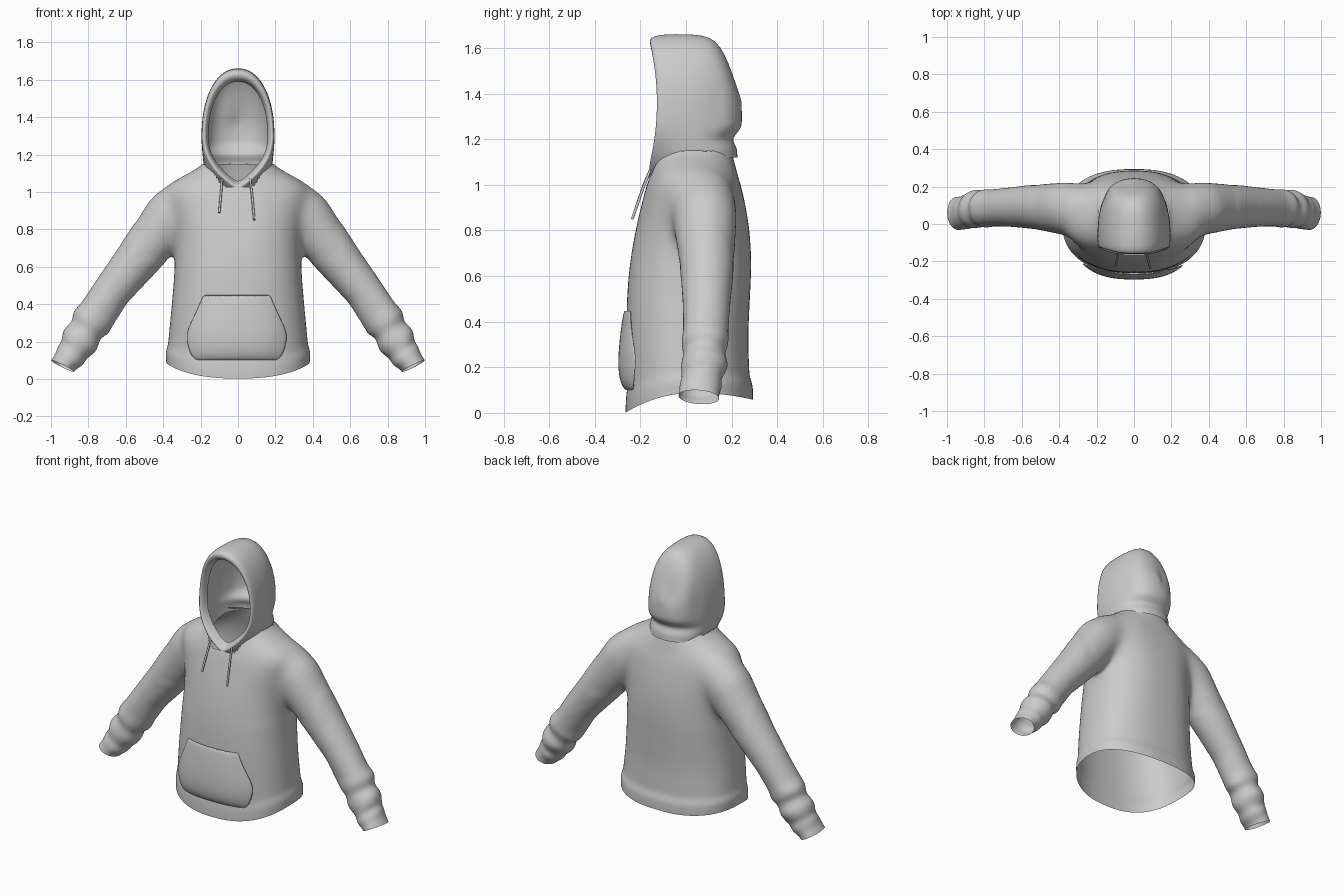
import bpy, bmesh
from math import sin, cos, pi, exp, copysign
from mathutils import Vector

if "Cube" in bpy.data.objects:
    bpy.data.objects.remove(bpy.data.objects["Cube"])

def new_object(name, bm):
    mesh = bpy.data.meshes.new(name)
    bm.to_mesh(mesh)
    bm.free()
    ob = bpy.data.objects.new(name, mesh)
    bpy.context.collection.objects.link(ob)
    return ob

def loft(rings, closed=True, caps=False):
    """Skin a list of point rings with quads."""
    bm = bmesh.new()
    vs = [[bm.verts.new(p) for p in r] for r in rings]
    n = len(rings[0])
    for a, b in zip(vs, vs[1:]):
        for i in range(n if closed else n - 1):
            j = (i + 1) % n
            bm.faces.new((a[i], a[j], b[j], b[i]))
    if caps:
        bm.faces.new(vs[0])
        bm.faces.new(vs[-1])
    bmesh.ops.recalc_face_normals(bm, faces=bm.faces[:])
    return bm

def smooth(ob):
    for p in ob.data.polygons:
        p.use_smooth = True

def spow(v, e):
    return copysign(abs(v) ** e, v)

def clamp(v):
    return max(0.0, min(1.0, v))

# Torso sections: height, half width, front y, back y
TORSO = [(-.06, .38, -.262, .290), (0, .384, -.266, .295), (.08, .387, -.263, .293),
         (.105, .376, -.256, .279), (.3, .36, -.262, .272), (.5, .345, -.26, .28),
         (.65, .336, -.248, .288), (.8, .335, -.222, .28), (.92, .365, -.194, .26),
         (1.0, .385, -.172, .24), (1.05, .355, -.155, .225), (1.09, .29, -.145, .215),
         (1.13, .215, -.135, .205), (1.16, .175, -.13, .195), (1.22, .165, -.13, .19)]

def lerp_section(z):
    for a, b in zip(TORSO, TORSO[1:]):
        if z <= b[0]:
            break
    t = clamp((z - a[0]) / (b[0] - a[0]))
    return [a[i] + (b[i] - a[i]) * t for i in (1, 2, 3)]

def section(z):
    """Torso half width, front and back, averaged over a height window to avoid bands."""
    r = .07 if .2 < z < .95 else 0
    parts = [lerp_section(z + r * k / 3) for k in range(-3, 4)]
    return [sum(c) / 7 for c in zip(*parts)]

heights = [-.06, 0, .04, .08, .105, .15] + [.2 + .04 * k for k in range(19)]
heights += [.95, 1.0, 1.05, 1.09, 1.13, 1.16, 1.22]
rings = []
for z in heights:
    w, yf, yb = section(z)
    e = 2 / (2.4 - .3 * clamp((z - 1.0) / .1))
    rings.append([(w * spow(cos(t), e), (yf + yb) / 2 + (yb - yf) / 2 * spow(sin(t), e), z)
                  for t in (2 * pi * i / 56 for i in range(56))])
torso = new_object("body_and_sleeves", loft(rings, caps=True))

# Sleeve rings: x, z, y, radius, depth radius (with bunched folds near the cuff)
SLEEVE = [(.20, .96, .07, .13, .13), (.27, .94, .075, .145, .14), (.36, .873, .082, .146, .146),
          (.45, .75, .087, .134, .134), (.56, .61, .092, .118, .117), (.675, .467, .09, .104, .105),
          (.75, .355, .085, .105, .10), (.79, .30, .085, .113, .106), (.81, .262, .08, .088, .09),
          (.84, .215, .08, .106, .106), (.86, .18, .075, .098, .1), (.875, .15, .07, .078, .085),
          (.895, .125, .065, .088, .098), (.92, .095, .06, .07, .09),
          (.94, .07, .055, .068, .093), (.965, .02, .055, .068, .093)]
helpers = []
for s in (-1, 1):
    rings = []
    for i, (x, z, y, r, ry) in enumerate(SLEEVE):
        a, b = SLEEVE[max(i - 1, 0)], SLEEVE[min(i + 1, len(SLEEVE) - 1)]
        d = Vector((b[0] - a[0], b[1] - a[1])).normalized()
        ring = []
        for t in (2 * pi * k / 32 for k in range(32)):
            k = 1 + (.03 * sin(3 * t + 1.7 * i) if 5 < i < 13 else 0)
            ring.append((s * (x - d.y * r * k * cos(t)), y + ry * k * sin(t), z + d.x * r * k * cos(t)))
        rings.append(ring)
    sl = new_object("sleeve_solid", loft(rings, caps=True))
    sl.hide_render = True
    helpers.append(sl)
    m = torso.modifiers.new("join_sleeve", 'BOOLEAN')
    m.operation, m.solver, m.object = 'UNION', 'EXACT', sl
m = torso.modifiers.new("blend", 'REMESH')
m.mode, m.voxel_size = 'VOXEL', .012

# Bake the union, soften it (more at the shoulders), then cut cuffs, hem and neck open
bm = bmesh.new()
bm.from_object(torso, bpy.context.evaluated_depsgraph_get())
shoulders = [v for v in bm.verts if v.co.z > .62 and .16 < abs(v.co.x) < .56]
for verts, steps in ((shoulders, 40), (bm.verts[:], 10)):
    for _ in range(steps):
        bmesh.ops.smooth_vert(bm, verts=verts, factor=.5,
                              use_axis_x=True, use_axis_y=True, use_axis_z=True)

def cut(point, normal, middle):
    faces = [f for f in bm.faces if not middle or abs(f.calc_center_median().x) < .5]
    geom = set(faces)
    for f in faces:
        geom.update(f.verts)
        geom.update(f.edges)
    bmesh.ops.bisect_plane(bm, geom=list(geom), dist=1e-5, plane_co=point,
                           plane_no=normal, clear_outer=True)

for s in (-1, 1):
    cut((s * .94, .055, .07), (s * .447, -.08, -.894), False)
cut((0, 0, .002), (0, 0, -1), True)

def in_neck(c):
    return c.z > 1.15 or (c.z > 1.03 and (c.x / .178) ** 2 + ((c.y - .01) / .19) ** 2 < 1)

bmesh.ops.delete(bm, geom=[f for f in bm.faces if in_neck(f.calc_center_median())], context='FACES')

# Hem dips at the front and a little at the back
for v in bm.verts:
    if abs(v.co.x) < .45 and v.co.z < .5:
        t = clamp((v.co.y + .265) / .29)
        rise = .085 * t * (2 - t) - .028 * clamp((v.co.y - .05) / .24) ** 2
        v.co.z += rise * (1 - v.co.z / .5)
torso.modifiers.clear()
bm.to_mesh(torso.data)
bm.free()
smooth(torso)
for h in helpers:
    bpy.data.objects.remove(h)

# Hood arches from the inner rim to the back: y, half width, top, widest z, bottom, pinch
HOOD = [(-.10, .158, 1.59, 1.30, 1.05, 0), (-.135, .165, 1.597, 1.30, 1.035, 0),
        (-.150, .176, 1.612, 1.30, 1.02, 0), (-.150, .188, 1.638, 1.30, 1.008, 0),
        (-.130, .194, 1.655, 1.30, 1.01, .12), (-.08, .196, 1.662, 1.30, 1.05, .7),
        (0, .194, 1.662, 1.30, 1.09, .93), (.08, .185, 1.657, 1.30, 1.11, .95),
        (.13, .17, 1.635, 1.30, 1.12, .98), (.17, .15, 1.575, 1.31, 1.12, 1),
        (.20, .126, 1.50, 1.31, 1.12, 1), (.225, .095, 1.43, 1.31, 1.12, 1),
        (.242, .05, 1.38, 1.31, 1.12, 1), (.247, 0, 1.35, 1.31, 1.12, 1)]
rings = []
for y, w, top, mid, bot, pinch in HOOD:
    half = [(w * spow(sin(k * pi / 24), .93), mid + (top - mid) * spow(cos(k * pi / 24), .93))
            for k in range(13)]
    half[0] = (0, top)
    half += [(w * (1 - (1 - pinch) * (k / 10) ** 2.3), mid + (bot - mid) * k / 10)
             for k in range(1, 11)]
    outline = [(-x, z) for x, z in reversed(half[1:])] + half
    front, back = clamp((-.04 - y) / .08), clamp((y - .05) / .14)
    ring = []
    for x, z in outline:
        bow = max(-.012, .022 * (1 - ((z - 1.36) / .22) ** 2))
        fold = -.04 * exp(-((z - 1.2) / .035) ** 2) - .02 * exp(-((z - 1.13) / .04) ** 2)
        dent = -.015 * exp(-((x + .05) / .04) ** 2 - ((z - 1.42) / .07) ** 2)
        side = 1 - .06 * exp(-((y - .13) / .03) ** 2 - ((z - 1.36) / .12) ** 2)
        ring.append((x * side, y + bow * front + (fold + dent) * back, z))
    rings.append(ring)
bm = loft(rings, closed=False)
bmesh.ops.remove_doubles(bm, verts=bm.verts[:], dist=1e-4)
hood = new_object("hood", bm)
m = hood.modifiers.new("soft", 'SUBSURF')
m.levels = m.render_levels = 1
smooth(hood)

# Kangaroo pocket: height, half width, hugging the torso front with a padded bulge
POCKET = [(.10, .215), (.125, .245), (.17, .26), (.24, .276), (.32, .236), (.40, .198), (.45, .180)]
PUFF = [.004, .024, .034, .034, .026, .016, .008]

def torso_front(x, z):
    w, yf, yb = section(z)
    return (yf + yb) / 2 - (yb - yf) / 2 * (1 - abs(x / w) ** 2.4) ** (1 / 2.4)

rings = []
for (z, w), puff in zip(POCKET, PUFF):
    row = []
    for k in range(25):
        u = k / 12 - 1
        x = u * w - .007
        row.append((x, torso_front(x, z) - puff * (1 - .45 * u ** 4), z))
    rings.append(row)
pocket = new_object("front_pocket", loft(rings, closed=False))
m = pocket.modifiers.new("cloth", 'SOLIDIFY')
m.thickness, m.offset = .008, 0
m = pocket.modifiers.new("soft", 'SUBSURF')
m.levels = m.render_levels = 1
smooth(pocket)

# Drawstrings
for name, pts in (("drawstring_left", [(-.085, -.155, 1.07), (-.09, -.185, 1.0), (-.1, -.222, .89)]),
                  ("drawstring_right", [(.065, -.155, 1.07), (.075, -.19, .98), (.087, -.236, .85)])):
    cu = bpy.data.curves.new(name, 'CURVE')
    cu.dimensions = '3D'
    cu.bevel_depth, cu.bevel_resolution, cu.use_fill_caps = .006, 2, True
    sp = cu.splines.new('POLY')
    sp.points.add(len(pts) - 1)
    for p, co in zip(sp.points, pts):
        p.co = (*co, 1)
    bpy.context.collection.objects.link(bpy.data.objects.new(name, cu))
